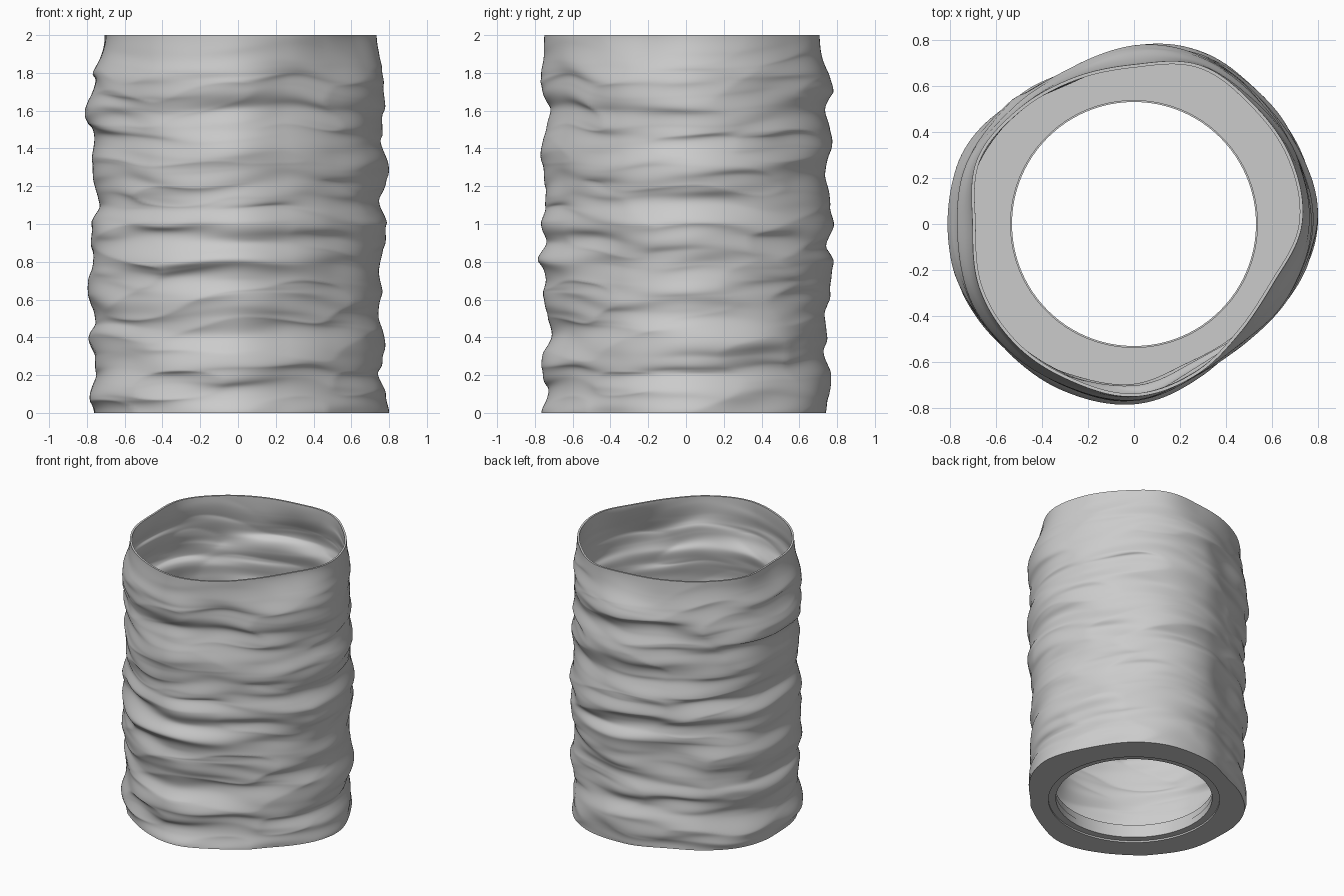
import bpy
import bmesh
from math import sin, cos, pi, tau, floor
from mathutils import Vector, noise

SEGS, ROWS, WALL = 180, 300, 0.014
FLOOR = 0.11

# Mean body outline and top rim outline: radius every 22.5 degrees from +x
BODY = [.768, .765, .768, .775, .75, .705, .735, .775, .772, .785, .757, .75, .75, .70, .69, .73]
RIM = [.73, .74, .735, .75, .695, .69, .71, .74, .705, .73, .735, .735, .75, .71, .66, .66]

# Fold depth in hundredths, bottom to top, facing left, back, right and front
FOLDS = (
    (3, 2, -2, -1, 1, -2, -1, -1, -1, 1, 2, -1, 2, 3, 0, -1, 0, 1, 0, 0, 0),
    (-1, 0, 1, -2, 0, -2, 0, 1, 3, -2, 2, 1, -1, -2, 2, 1, -1, 3, 0, -2, -2),
    (-1, 1, -2, -1, 2, -3, 1, 2, -1, 0, 1, -4, -2, 0, 0, 1, 4, 0, 0, -2, -3),
    (1, -1, 1, 1, -4, -2, 1, -1, 4, -1, 2, -1, -1, 0, 1, -1, -3, 2, 1, 0, 0),
)

old = bpy.data.objects.get("Cube")
if old:
    bpy.data.objects.remove(old, do_unlink=True)

grey = bpy.data.materials.new("light_grey")
grey.use_nodes = True
colour = (0.6, 0.6, 0.6, 1)
grey.diffuse_color = colour
grey.node_tree.nodes["Principled BSDF"].inputs["Base Color"].default_value = colour


def spline(p, q, r, s, f):
    return q + f * (r - p + f * (2 * p - 5 * q + 4 * r - s + f * (3 * (q - r) + s - p))) / 2


def outline(table, a):
    """Smooth closed interpolation of the outline radii."""
    n = len(table)
    t = a / tau * n
    i = floor(t)
    return spline(*(table[(i + k) % n] for k in (-1, 0, 1, 2)), t - i)


def fold_profile(table, z):
    """Smooth open interpolation of the fold depths along the height."""
    n = len(table) - 1
    t = min(max(z / 2, 0), 1) * n
    i = min(floor(t), n - 1)
    return 0.01 * spline(*(table[min(max(i + k, 0), n)] for k in (-1, 0, 1, 2)), t - i)


def wrinkle(a, z):
    """Main fold depth, and the loose level creases on top of it."""
    c, s = cos(a), sin(a)
    w = z + 0.05 * noise.noise(Vector((c * 1.3, s * 1.3, z + 7)))
    broad = noise.noise(Vector((c * 1.1, s * 1.1, w * 4.5)))
    fold = abs(noise.noise(Vector((c * 1.3 + 5, s * 1.3, w * 6))))
    fine = noise.noise(Vector((c * 1.8, s * 1.8 + 9, w * 13)))
    lead = weight = 0
    for k, table in enumerate(FOLDS):
        near = max(0, cos(a - k * pi / 2)) ** 4
        lead += near * fold_profile(table, z)
        weight += near
    loose = 0.035 * broad + 0.045 * (0.22 - fold)
    return lead, (1 - 0.7 * weight) * loose + 0.014 * fine


def wall_point(a, z, inset=0.0):
    blend = min(max((z - 1.76) / 0.24, 0), 1)
    blend *= blend * (3 - 2 * blend)
    r = outline(BODY, a) * (1 - blend) + outline(RIM, a) * blend
    lead, loose = wrinkle(a, z)
    r = min(r + (lead + loose) * (1 - 0.9 * blend), 0.81) - inset
    # Loose creases sag so that they overhang
    fade = max(0, min(1, z / 0.12, (2 - z) / 0.12))
    return Vector((r * cos(a), r * sin(a), z - 1.3 * loose * fade))


def ring_point(a, r, z):
    return Vector((r * cos(a), r * sin(a), z))


def loft(name, rows):
    """Skin a closed list of functions of angle, each giving one ring."""
    bm = bmesh.new()
    rings = [[bm.verts.new(row(tau * i / SEGS)) for i in range(SEGS)] for row in rows]
    for lo, hi in zip(rings, rings[1:] + rings[:1]):
        for i in range(SEGS):
            j = (i + 1) % SEGS
            bm.faces.new((lo[i], lo[j], hi[j], hi[i]))
    bmesh.ops.recalc_face_normals(bm, faces=bm.faces)
    mesh = bpy.data.meshes.new(name)
    bm.to_mesh(mesh)
    bm.free()
    mesh.materials.append(grey)
    obj = bpy.data.objects.new(name, mesh)
    bpy.context.collection.objects.link(obj)
    bpy.ops.object.select_all(action="DESELECT")
    obj.select_set(True)
    bpy.context.view_layer.objects.active = obj
    bpy.ops.object.shade_smooth_by_angle(angle=0.7)


def wall_row(z, inset=0.0):
    return lambda a: wall_point(a, z, inset)


def round_row(r, z):
    return lambda a: ring_point(a, r, z)


def floor_edge(a):
    return ring_point(a, outline(BODY, a) + sum(wrinkle(a, FLOOR)) - WALL, FLOOR)


# Shade: outer skin, thin rim, inner skin, floor and stepped mounting hole
levels = [2 * i / ROWS for i in range(ROWS + 1)]
rows = [wall_row(z) for z in levels]
rows += [wall_row(z, WALL) for z in reversed(levels) if z > FLOOR + 0.04]
rows += [floor_edge]
rows += [round_row(r, z) for r, z in (
    (0.536, FLOOR), (0.536, 0.06), (0.53, 0.06), (0.53, 0.012), (0.58, 0.012), (0.58, 0))]
loft("wrinkled_shade", rows)
